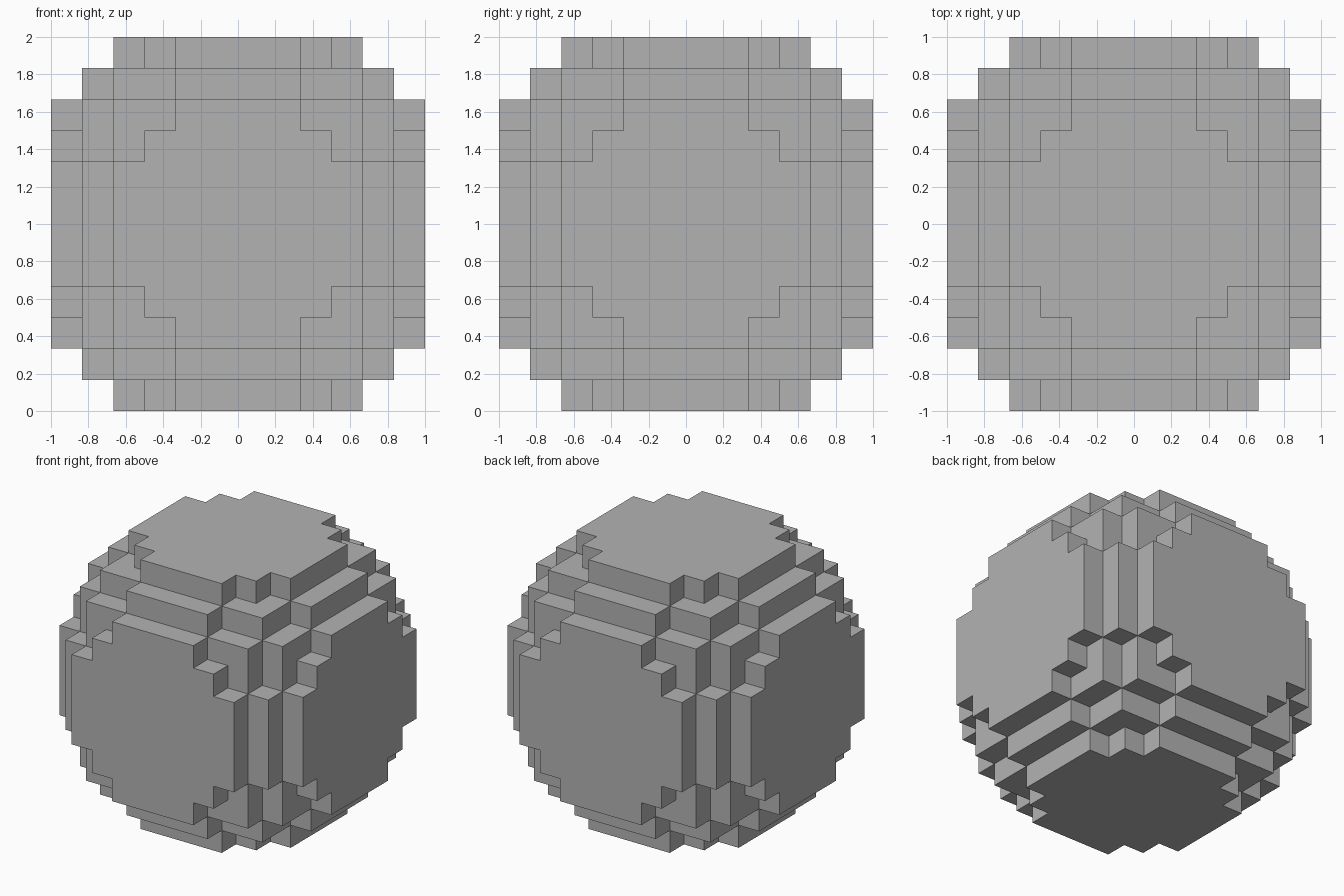
import bpy
import bmesh
import math
from mathutils import Vector

cube = bpy.data.objects.get("Cube")
if cube:
    bpy.data.objects.remove(cube, do_unlink=True)

N = 12                 # blocks across
S = 2 / N              # block size
LIMIT = 45.5           # squared radius in blocks

# Plain grey material
grey = bpy.data.materials.new("grey")
grey.use_nodes = True
colour = (0.45, 0.45, 0.45, 1)
grey.diffuse_color = colour
grey.node_tree.nodes["Principled BSDF"].inputs["Base Color"].default_value = colour


def filled(cell):
    return sum((c - (N - 1) / 2) ** 2 for c in cell) < LIMIT and all(0 <= c < N for c in cell)


# Outer skin of a ball made of blocks
bm = bmesh.new()
corners = {}


def corner(p):
    key = tuple(round(c) for c in p)
    if key not in corners:
        corners[key] = bm.verts.new((key[0] * S - 1, key[1] * S - 1, key[2] * S))
    return corners[key]


for i in range(N ** 3):
    cell = (i % N, i // N % N, i // N ** 2)
    if not filled(cell):
        continue
    middle = Vector(cell) + Vector((0.5, 0.5, 0.5))
    for axis in range(3):
        for sign in (-1, 1):
            n = Vector((0, 0, 0))
            n[axis] = sign
            if filled(tuple(round(c) for c in Vector(cell) + n)):
                continue
            u = Vector((0, 0, 0))
            u[(axis + 1) % 3] = 1
            v = n.cross(u)
            quad = [middle + (n + u * a + v * b) / 2
                    for a, b in ((-1, -1), (1, -1), (1, 1), (-1, 1))]
            bm.faces.new([corner(p) for p in quad])

# Merge flat areas into single faces
bmesh.ops.dissolve_limit(bm, angle_limit=math.radians(1), verts=bm.verts[:], edges=bm.edges[:])
mesh = bpy.data.meshes.new("block_ball")
bm.to_mesh(mesh)
bm.free()
mesh.materials.append(grey)
ball = bpy.data.objects.new("block_ball", mesh)
bpy.context.scene.collection.objects.link(ball)
